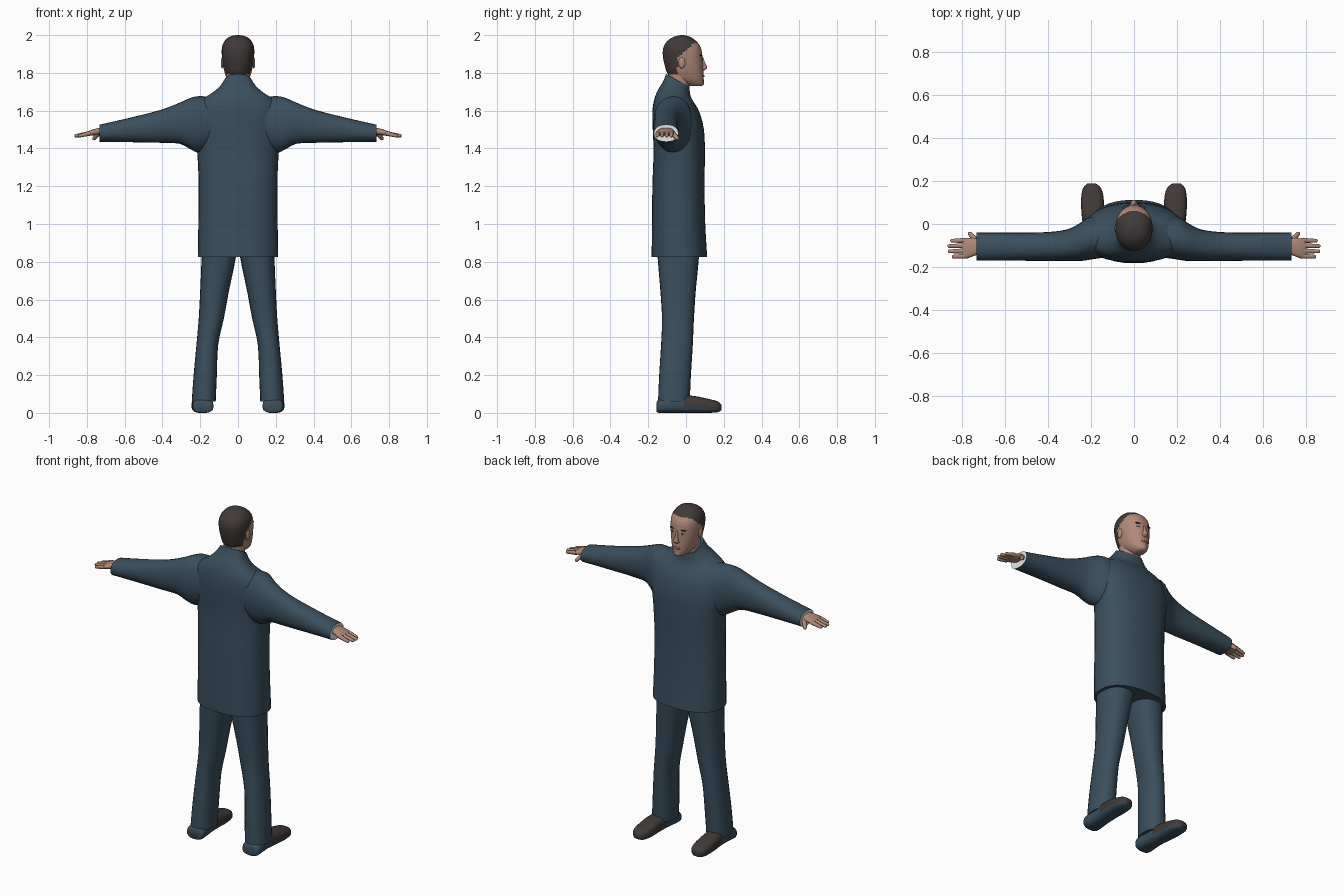
import bpy, bmesh, math
from mathutils import Vector, Matrix

if "Cube" in bpy.data.objects:
    bpy.data.objects.remove(bpy.data.objects["Cube"])


def mat(name, rgb):
    m = bpy.data.materials.new(name)
    m.diffuse_color = (*rgb, 1)
    m.use_nodes = True
    m.node_tree.nodes["Principled BSDF"].inputs["Base Color"].default_value = m.diffuse_color
    return m


SUIT = mat("suit blue", (0.042, 0.077, 0.110))
SKIN = mat("skin", (0.44, 0.25, 0.19))
DARK = mat("dark brown", (0.052, 0.042, 0.040))
WHITE = mat("white", (0.85, 0.85, 0.85))
LIP = mat("lip", (0.30, 0.14, 0.11))


def finish(name, bm, mats, rule=None):
    bmesh.ops.recalc_face_normals(bm, faces=bm.faces)
    bm.normal_update()
    if rule:
        for f in bm.faces:
            f.material_index = rule(f.calc_center_median(), f.normal)
    me = bpy.data.meshes.new(name)
    bm.to_mesh(me)
    bm.free()
    for m in mats:
        me.materials.append(m)
    ob = bpy.data.objects.new(name, me)
    bpy.context.collection.objects.link(ob)
    return ob


def resample(rows, steps):
    """Catmull-Rom curve through the section rows."""
    out = []
    for i in range(len(rows) - 1):
        p = [rows[max(0, min(len(rows) - 1, i + k))] for k in (-1, 0, 1, 2)]
        for s in range(steps):
            t = s / steps
            out.append([0.5 * (2 * b + (c - a) * t + (2*a - 5*b + 4*c - d) * t*t
                               + (3*b - a - 3*c + d) * t**3) for a, b, c, d in zip(*p)])
    return out + [list(rows[-1])]


def loft(name, axis, rows, mats, n=24, steps=3, power=2.0, side=1, rule=None):
    """Rows: position on axis, a min, a max, b min, b max, tilt. Rounded sections."""
    bm = bmesh.new()
    rings = []
    for t, a0, a1, b0, b1, k in resample([list(r) + [0] * (6 - len(r)) for r in rows], steps):
        ring = []
        for i in range(n):
            w = 2 * math.pi * i / n
            c, s = math.cos(w), math.sin(w)
            a = (a0 + a1) / 2 + (a1 - a0) / 2 * math.copysign(abs(c) ** (2 / power), c)
            db = (b1 - b0) / 2 * math.copysign(abs(s) ** (2 / power), s)
            b, u = (b0 + b1) / 2 + db, t - k * db
            p = {"z": (a, b, u), "x": (u, a, b), "y": (a, u, b)}[axis]
            ring.append(bm.verts.new((p[0] * side, p[1], p[2])))
        rings.append(ring)
    for r, q in zip(rings, rings[1:]):
        for i in range(n):
            bm.faces.new((r[i], r[(i + 1) % n], q[(i + 1) % n], q[i]))
    bm.faces.new(rings[0])
    bm.faces.new(rings[-1])
    return finish(name, bm, mats, rule)


def blob(name, centre, radii, m, seg=16):
    bm = bmesh.new()
    bmesh.ops.create_uvsphere(bm, u_segments=seg, v_segments=seg // 2, radius=1,
                              matrix=Matrix.Translation(centre) @ Matrix.Diagonal((*radii, 1)))
    return finish(name, bm, [m])


def finger(name, p, q, r0, r1, side):
    """Tapered digit with a rounded tip."""
    p, q = (Vector((v[0] * side, v[1], v[2])) for v in (p, q))
    d = q - p
    rot = d.to_track_quat('Z', 'Y').to_matrix().to_4x4()
    bm = bmesh.new()
    bmesh.ops.create_cone(bm, cap_ends=True, segments=10, radius1=r0, radius2=r1, depth=d.length,
                          matrix=Matrix.Translation((p + q) / 2) @ rot)
    bmesh.ops.create_uvsphere(bm, u_segments=10, v_segments=6, radius=r1,
                              matrix=Matrix.Translation(q) @ rot)
    return finish(name, bm, [SKIN])


# Jacket with raised collar
loft("jacket", "z", [
    (0.825, -.213, .213, -.182, .112), (1.0, -.210, .210, -.180, .102),
    (1.2, -.208, .208, -.178, .098), (1.38, -.216, .216, -.172, .100),
    (1.50, -.232, .232, -.176, .095), (1.59, -.230, .230, -.178, .072),
    (1.65, -.200, .200, -.168, .045, .1), (1.69, -.135, .135, -.145, .030, .3),
    (1.72, -.098, .098, -.122, .022, .45), (1.76, -.070, .070, -.106, .018, .55)],
    [SUIT], n=36, power=2.35)

# Neck and chin-to-crown head, hair chosen by the hairline
loft("neck", "z", [(1.64, -.062, .062, -.09, .015), (1.72, -.060, .060, -.09, .018),
                   (1.80, -.062, .062, -.095, .03)], [SKIN])


def hairline(c, nrm):
    if c.z > 1.962:
        return 1
    limit = -0.045 if c.z < 1.88 else -0.045 + (c.z - 1.88) * 1.15
    return int(c.y < limit and c.z > 1.772)


loft("head", "z", [
    (1.730, -.022, .022, .015, .080), (1.740, -.036, .036, -.01, .092),
    (1.765, -.056, .056, -.07, .094), (1.80, -.070, .070, -.100, .092),
    (1.84, -.079, .079, -.113, .090), (1.885, -.085, .085, -.122, .087),
    (1.925, -.086, .086, -.122, .081), (1.955, -.079, .079, -.110, .066),
    (1.98, -.061, .061, -.085, .040), (1.994, -.038, .038, -.056, .014),
    (2.0, -.008, .008, -.028, -.012)],
    [SKIN, DARK], n=48, steps=5, power=2.15, rule=hairline)

# Face details
loft("nose", "z", [(1.812, -.010, .010, .07, .094), (1.820, -.018, .018, .07, .106),
                   (1.829, -.015, .015, .07, .113), (1.85, -.009, .009, .07, .103),
                   (1.885, -.007, .007, .07, .090)], [SKIN], n=14)
blob("lips", (0, .087, 1.783), (.024, .011, .008), LIP)
blob("chin", (0, .076, 1.747), (.024, .020, .017), SKIN)

for s, tag in ((1, "right"), (-1, "left")):
    blob(tag + "_eye", (s * .033, .076, 1.872), (.014, .008, .005), WHITE)
    blob(tag + "_iris", (s * .033, .0815, 1.872), (.005, .004, .005), DARK, 10)
    blob(tag + "_brow", (s * .034, .076, 1.892), (.020, .009, .004), DARK)
    blob(tag + "_ear", (s * .083, -.022, 1.853), (.008, .018, .030), SKIN)

    # Sleeve with a white shirt cuff in its open end
    loft(tag + "_sleeve", "x", [
        (.10, -.15, .03, 1.43, 1.670), (.20, -.165, .035, 1.38, 1.677),
        (.25, -.172, .005, 1.395, 1.668), (.31, -.172, -.025, 1.425, 1.642),
        (.41, -.172, -.038, 1.430, 1.604), (.57, -.170, -.040, 1.433, 1.563),
        (.732, -.170, -.040, 1.435, 1.526)],
        [SUIT, WHITE], power=2.2, side=s,
        rule=lambda c, n: int(abs(c.x) > .73 and abs(n.x) > .9))

    # Hand: palm, four fingers and thumb
    loft(tag + "_palm", "x", [
        (.70, -.135, -.075, 1.478, 1.514), (.74, -.147, -.066, 1.472, 1.508),
        (.775, -.160, -.064, 1.468, 1.498), (.798, -.160, -.066, 1.466, 1.488)],
        [SKIN], n=16, power=2.6, side=s)
    for i, tip in enumerate((.845, .858, .856, .838)):
        y = -.076 - i * .0245
        finger(f"{tag}_finger_{i + 1}", (.785, y, 1.480), (tip, y - .002, 1.467), .0125, .009, s)
    finger(tag + "_thumb", (.735, -.075, 1.484), (.762, -.046, 1.453), .015, .010, s)

    # Trouser leg
    loft(tag + "_trouser_leg", "z", [
        (.06, .118, .245, -.148, .020), (.20, .112, .235, -.142, .026),
        (.36, .105, .220, -.132, .036), (.50, .075, .208, -.127, .042),
        (.65, .047, .200, -.136, .052), (.82, .012, .193, -.150, .068),
        (.95, .0, .190, -.155, .07)],
        [SUIT], power=2.3, side=s)

    # Shoe: dark upper at the front, blue heel and sole
    loft(tag + "_shoe", "y", [
        (-.155, .150, .220, .004, .055), (-.138, .130, .240, 0, .072),
        (-.04, .138, .235, 0, .092), (.04, .140, .243, 0, .090),
        (.11, .140, .246, 0, .076), (.165, .152, .238, .003, .062),
        (.188, .178, .216, .014, .044)],
        [DARK, SUIT], power=2.7, side=s,
        rule=lambda c, n: int(c.y < -.01 or n.z < -.3))

# Smooth shading with sharp hems and cuffs
for ob in bpy.context.scene.objects:
    ob.select_set(True)
    bpy.context.view_layer.objects.active = ob
bpy.ops.object.shade_smooth_by_angle(angle=math.radians(45))
